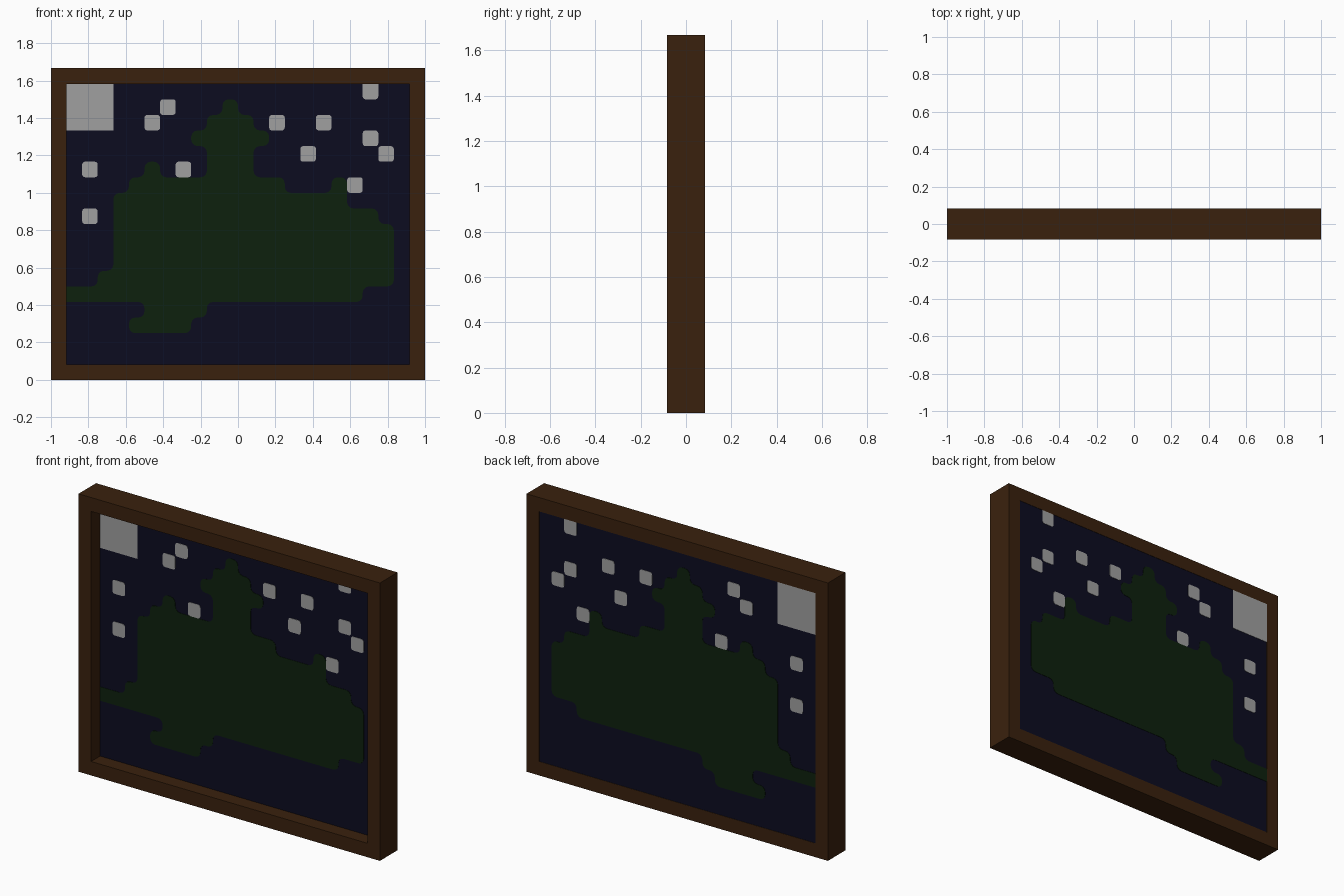
import bpy
import bmesh
from mathutils import Vector

cube = bpy.data.objects.get("Cube")
if cube:
    bpy.data.objects.remove(cube, do_unlink=True)

C = 2 / 24            # one picture cell
COLS, ROWS = 24, 20   # outer size in cells
SKIN = 0.002          # thickness of the painted plates


def material(name, rgb):
    lin = [(c / 255 / 12.92) if c < 10.3 else ((c / 255 + 0.055) / 1.055) ** 2.4 for c in rgb]
    m = bpy.data.materials.new(name)
    m.use_nodes = True
    m.diffuse_color = (*lin, 1)
    bsdf = m.node_tree.nodes["Principled BSDF"]
    bsdf.inputs["Base Color"].default_value = (*lin, 1)
    bsdf.inputs["Roughness"].default_value = 0.9
    return m


wood = material("dark wood", (58, 33, 13))
night = material("night blue", (12, 12, 32))
leaf = material("dark green", (13, 33, 13))
pale = material("pale grey", (160, 160, 160))


def finish(name, bm, mat):
    bmesh.ops.recalc_face_normals(bm, faces=bm.faces)
    me = bpy.data.meshes.new(name)
    bm.to_mesh(me)
    bm.free()
    me.materials.append(mat)
    ob = bpy.data.objects.new(name, me)
    bpy.context.collection.objects.link(ob)
    return ob


def place(col, row, y):
    return Vector((col * C - 1, y, row * C))


def slab(name, outline, y0, y1, mat, radius=0.0):
    """Extruded cell outline with optional rounded corners (not at the picture border)."""
    bm = bmesh.new()
    verts = [bm.verts.new(place(c, r, y0)) for c, r in outline]
    bm.faces.new(verts)
    if radius:
        inner = [v for v, (c, r) in zip(verts, outline) if 1 < c < 23 and 1 < r < 19]
        bmesh.ops.bevel(bm, geom=inner, offset=radius * C, segments=3,
                        profile=0.5, affect='VERTICES')
    ext = bmesh.ops.extrude_face_region(bm, geom=bm.faces[:])
    moved = [g for g in ext["geom"] if isinstance(g, bmesh.types.BMVert)]
    bmesh.ops.translate(bm, verts=moved, vec=(0, y1 - y0, 0))
    return finish(name, bm, mat)


def rect(c, r, w, h):
    return [(c, r), (c + w, r), (c + w, r + h), (c, r + h)]


def painted(name, outline, mat, radius=0.0):
    """The same plate on the front and on the back of the panel."""
    slab(name + "_front", outline, 0, SKIN, mat, radius)
    slab(name + "_back", outline, C - SKIN, C, mat, radius)


# Frame: rectangular profile carried round four corners
bm = bmesh.new()
rings = []
for inset, y in ((0, -C), (0, C), (1, C), (1, -C)):
    corners = rect(inset, inset, COLS - 2 * inset, ROWS - 2 * inset)
    rings.append([bm.verts.new(place(c, r, y)) for c, r in corners])
for k in range(4):
    a, b = rings[k], rings[(k + 1) % 4]
    for i in range(4):
        j = (i + 1) % 4
        bm.faces.new((a[i], a[j], b[j], b[i]))
finish("frame", bm, wood)

# Panel, recessed in front and flush behind
slab("night_panel", rect(1, 1, 22, 18), SKIN, C - SKIN, night)

# Green silhouette, stepped outline in cells
silhouette = [
    (1, 6), (3, 6), (3, 7), (4, 7), (4, 12), (5, 12), (5, 13), (6, 13), (6, 14),
    (7, 14), (7, 13), (10, 13), (10, 15), (9, 15), (9, 16), (10, 16), (10, 17),
    (11, 17), (11, 18), (12, 18), (12, 17), (13, 17), (13, 16), (14, 16), (14, 15),
    (13, 15), (13, 13), (15, 13), (15, 12), (18, 12), (18, 13), (19, 13), (19, 11),
    (21, 11), (21, 10), (22, 10), (22, 6), (20, 6), (20, 5), (10, 5), (10, 4),
    (9, 4), (9, 3), (5, 3), (5, 4), (6, 4), (6, 5), (1, 5)]
painted("green_land", silhouette, leaf, 0.4)

# Moon and stars
painted("moon", rect(1, 16, 3, 3), pale)
stars = [(2, 10), (2, 13), (6, 16), (7, 17), (8, 13), (14, 16), (16, 14),
         (17, 16), (19, 12), (20, 15), (20, 18), (21, 14)]
for n, (c, r) in enumerate(stars, 1):
    painted(f"star_{n}", rect(c, r, 1, 1), pale, 0.18)
